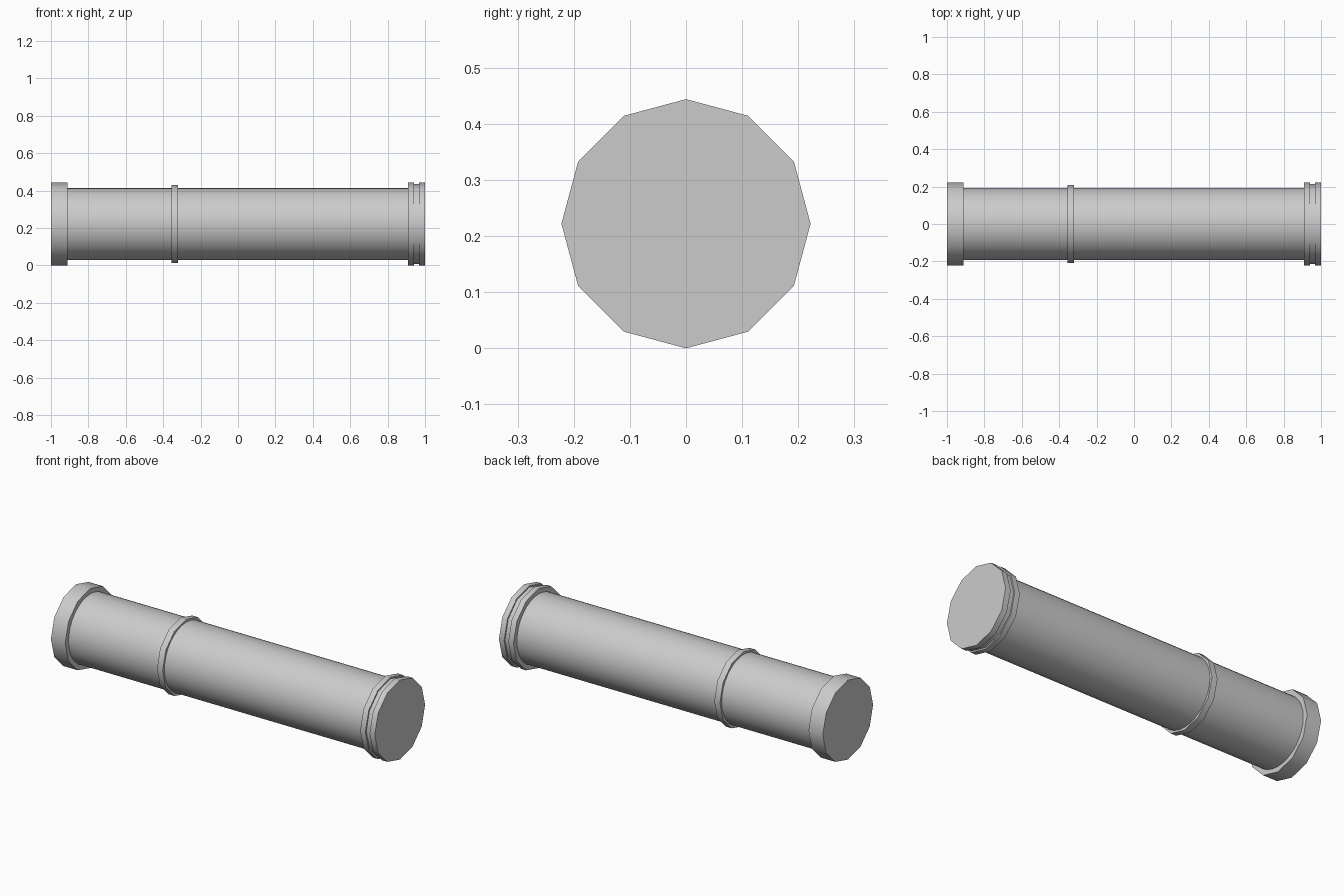
import bpy, math

if "Cube" in bpy.data.objects:
    bpy.data.objects.remove(bpy.data.objects["Cube"])

R = 0.222  # flange radius, also the axis height


def disc(name, x0, x1, radius, sides):
    """Closed cylinder along x, with a vertex at the very top."""
    bpy.ops.mesh.primitive_cylinder_add(
        vertices=sides, radius=radius, depth=x1 - x0,
        location=((x0 + x1) / 2, 0, R), rotation=(0, math.pi / 2, 0))
    ob = bpy.context.object
    ob.name = name
    bpy.ops.object.transform_apply(location=False, rotation=True, scale=True)
    bpy.ops.object.shade_smooth_by_angle(angle=math.radians(40))
    return ob


# Round main pipe
disc("pipe_body", -0.95, 0.95, 0.192, 32)

# Twelve-sided end collar and joint ring
disc("left_collar", -1.0, -0.912, R, 12)
disc("joint_ring", -0.355, -0.32, 0.208, 12)

# Right end: two flanges with a shallow gasket between them
disc("right_inner_flange", 0.91, 0.942, R, 12)
disc("right_gasket", 0.942, 0.968, 0.214, 12)
disc("right_outer_flange", 0.968, 1.0, R, 12)
